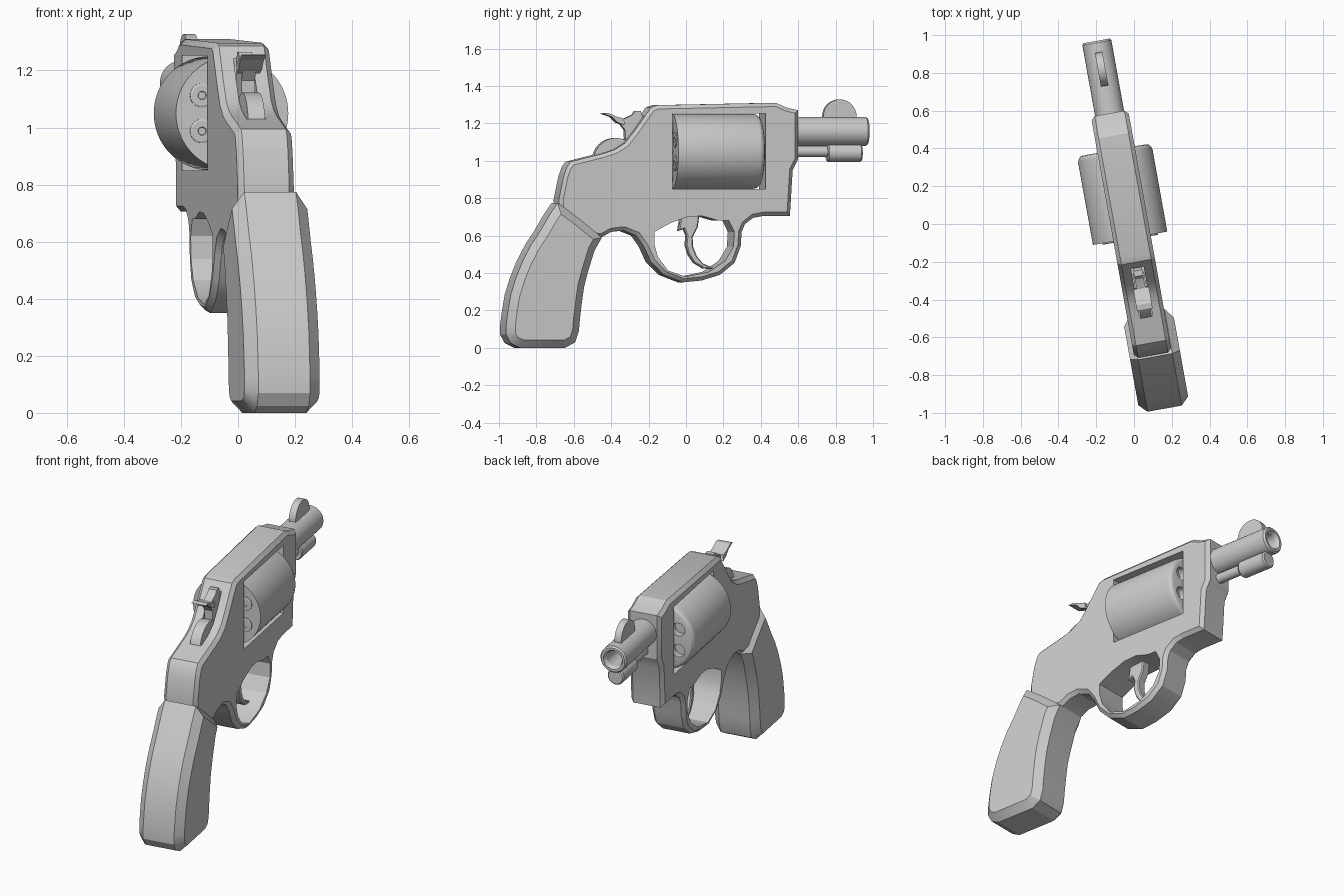
import bpy, bmesh, math
from mathutils import Matrix, Vector

if "Cube" in bpy.data.objects:
    bpy.data.objects.remove(bpy.data.objects["Cube"])

parts = []

def finish(name, bm):
    bmesh.ops.recalc_face_normals(bm, faces=bm.faces[:])
    me = bpy.data.meshes.new(name)
    bm.to_mesh(me)
    bm.free()
    ob = bpy.data.objects.new(name, me)
    bpy.context.collection.objects.link(ob)
    parts.append(ob)
    return ob

def prism(name, outline, half, chamfer=0.0, rise=None, u=0.0):
    """Side profile (y, z) extruded to +-half in x, with chamfered side faces."""
    bm = bmesh.new()
    a = [bm.verts.new((u - half, y, z)) for y, z in outline]
    b = [bm.verts.new((u + half, y, z)) for y, z in outline]
    n = len(outline)
    caps = [bm.faces.new(a), bm.faces.new(b[::-1])]
    for i in range(n):
        j = (i + 1) % n
        bm.faces.new((a[i], b[i], b[j], a[j]))
    bmesh.ops.recalc_face_normals(bm, faces=bm.faces[:])
    if chamfer:
        bmesh.ops.inset_individual(bm, faces=caps, thickness=chamfer,
                                   depth=chamfer if rise is None else rise, use_even_offset=True)
    return finish(name, bm)

def lathe(name, rings, z, u=0.0, seg=48):
    """Closed (radius, y) profile spun about an axis along y; radius 0 ends are capped."""
    bm = bmesh.new()
    loops = []
    for r, y in rings:
        if r == 0:
            loops.append([bm.verts.new((u, y, z))] * seg)
        else:
            loops.append([bm.verts.new((u + r * math.cos(t * math.tau / seg), y,
                                        z + r * math.sin(t * math.tau / seg))) for t in range(seg)])
    for p, q in zip(loops, loops[1:]):
        for i in range(seg):
            j = (i + 1) % seg
            bm.faces.new(list(dict.fromkeys((p[i], p[j], q[j], q[i]))))
    return finish(name, bm)

def cut(target, cutter):
    m = target.modifiers.new("cut", 'BOOLEAN')
    m.operation, m.solver, m.object = 'DIFFERENCE', 'EXACT', cutter
    bpy.context.view_layer.objects.active = target
    bpy.ops.object.modifier_apply(modifier=m.name)
    parts.remove(cutter)
    bpy.data.objects.remove(cutter)

def rect(y0, y1, z0, z1):
    return [(y0, z0), (y1, z0), (y1, z1), (y0, z1)]

# frame and trigger guard outline
frame = prism("frame", [
    (-.205, 1.285), (-.17, 1.297), (.475, 1.31), (.53, 1.285), (.595, 1.27), (.595, 1.01),
    (.565, .95), (.55, .705), (.405, .705), (.35, .695), (.305, .66), (.288, .62), (.283, .545),
    (.25, .455), (.17, .39), (.07, .36), (-.03, .35), (-.135, .39), (-.205, .46), (-.245, .545),
    (-.285, .6), (-.355, .627), (-.42, .62), (-.475, .59), (-.56, .60), (-.70, .72), (-.705, .79),
    (-.68, .915), (-.66, .97), (-.64, .995), (-.60, 1.005), (-.46, 1.04), (-.4, 1.06),
    (-.345, 1.095), (-.29, 1.165)], .08, .02)

# guard opening, cylinder window, hammer slot
cut(frame, prism("guard_cut", [
    (-.19, .62), (-.1, .668), (-.01, .70), (.07, .705), (.16, .68), (.215, .68), (.245, .62),
    (.24, .54), (.195, .465), (.105, .405), (-.02, .38), (-.115, .413), (-.17, .485),
    (-.19, .555)], .3))
cut(frame, prism("window_cut", rect(-.09, .415, .85, 1.252), .3))
cut(frame, prism("slot_cut", rect(-.5, -.235, 1.0, 1.5), .034))

# grip
prism("grip", [
    (-.715, .775), (-.76, .71), (-.81, .625), (-.86, .55), (-.905, .465), (-.942, .375),
    (-.97, .285), (-.985, .2), (-.995, .125), (-.995, .07), (-.97, .025), (-.92, 0),
    (-.675, 0), (-.62, .03), (-.6, .09), (-.595, .15), (-.585, .235), (-.572, .325),
    (-.55, .41), (-.515, .52), (-.475, .59), (-.6, .69)], .092, .042, u=.01)

# revolving cylinder with six chambers
CZ, CU = 1.05, -.01
drum = lathe("cylinder", [(0, -.075), (.2, -.075), (.2, .365), (.196, .382), (.185, .395),
                          (.17, .4), (0, .4)], CZ, CU, 64)
for i in range(6):
    a = i * math.tau / 6 + math.pi / 6
    cu, cz = CU + .125 * math.cos(a), CZ + .125 * math.sin(a)
    cut(drum, lathe("chamber_cut", [(0, .36), (.038, .36), (.038, .45), (0, .45)], cz, cu, 20))
    lathe(f"cartridge_rim_{i + 1}", [(0, -.07), (.042, -.07), (.042, -.08), (.036, -.083),
                                     (.015, -.083), (.013, -.079), (0, -.079)], cz, cu, 24)
lathe("cylinder_pin", [(0, -.1), (.03, -.1), (.03, .43), (0, .43)], CZ, CU, 20)

# barrel with bore
lathe("barrel", [(0, .55), (.078, .55), (.078, .975), (.07, .985), (.056, .985), (.045, .965),
                 (.042, .75), (0, .75)], 1.157)

# ejector rod and its head
lathe("ejector_rod", [(0, .54), (.029, .54), (.029, .79), (0, .79)], 1.05, seg=24)
lathe("ejector_head", [(0, .765), (.044, .765), (.049, .772), (.049, .945), (.042, .953),
                       (0, .953)], 1.043, seg=32)

# front sight
prism("front_sight", [(.833 + .09 * math.cos(t * math.tau / 32), 1.238 + .09 * math.sin(t * math.tau / 32))
                      for t in range(-3, 20)], .02, .012, 0)

# hammer body, round heel and spur
prism("hammer_body", [(-.24, 1.0), (-.225, 1.2), (-.25, 1.265), (-.28, 1.265), (-.295, 1.245),
                      (-.345, 1.222), (-.375, 1.215), (-.335, 1.165), (-.33, 1.0)], .024)
prism("hammer_heel", [(-.385 + .122 * math.cos(t * math.tau / 32), 1.0 + .122 * math.sin(t * math.tau / 32))
                      for t in range(32)], .03)
prism("hammer_spur", [(-.462, 1.252), (-.43, 1.256), (-.385, 1.236), (-.345, 1.226), (-.34, 1.19),
                      (-.38, 1.205), (-.41, 1.235)], .042)

# trigger
prism("trigger", [(-.03, .72), (-.045, .625), (-.015, .635), (0, .6), (-.005, .55), (.01, .5),
                  (.04, .455), (.09, .425), (.14, .42), (.14, .43), (.09, .45), (.055, .49),
                  (.035, .54), (.032, .59), (.06, .645), (.07, .72)], .022, .006)

# turn the whole model to its resting angle and smooth
M = Matrix.Translation((-.024, 0, 0)) @ Matrix.Rotation(math.radians(10.2), 4, 'Z')
for ob in parts:
    ob.data.transform(M)
    bpy.ops.object.select_all(action='DESELECT')
    ob.select_set(True)
    bpy.context.view_layer.objects.active = ob
    bpy.ops.object.shade_smooth_by_angle(angle=math.radians(25))
